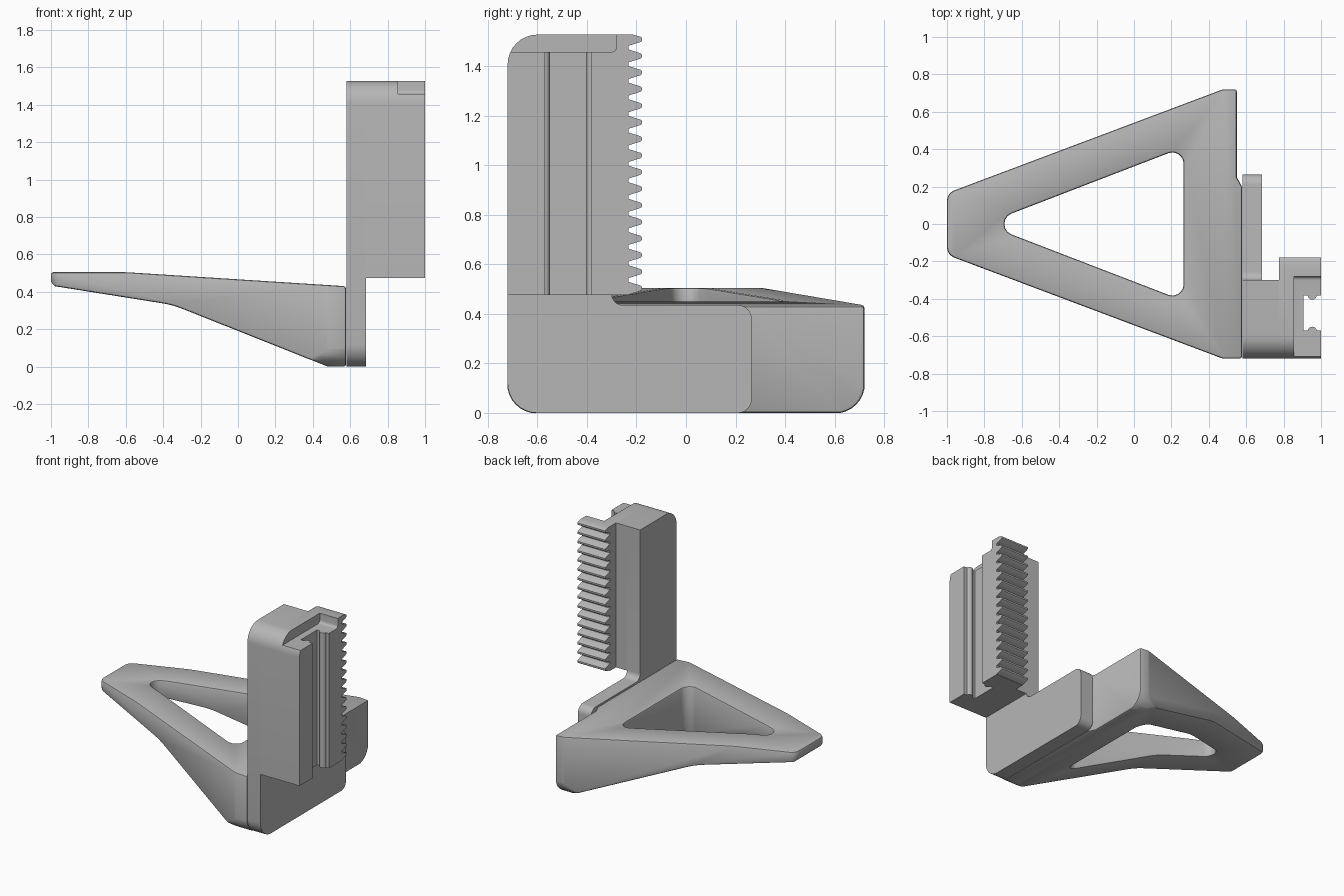
import bpy, bmesh
from math import pi, sin, cos, tan
from mathutils import Vector

if "Cube" in bpy.data.objects:
    bpy.data.objects.remove(bpy.data.objects["Cube"], do_unlink=True)

GREY = (0.47, 0.47, 0.47, 1)
mat = bpy.data.materials.new("plain grey")
mat.use_nodes = True
mat.diffuse_color = GREY
mat.node_tree.nodes["Principled BSDF"].inputs["Base Color"].default_value = GREY


def rounded(corners, steps=8):
    """Outline from (u, v[, radius]) corners, each radius replaced by an arc."""
    out = []
    for i, c in enumerate(corners):
        p = Vector(c[:2])
        if len(c) == 2:
            out.append(p)
            continue
        a = (Vector(corners[i - 1][:2]) - p).normalized()
        b = (Vector(corners[(i + 1) % len(corners)][:2]) - p).normalized()
        half = a.angle(b) / 2
        centre = p + (a + b).normalized() * c[2] / sin(half)
        start = p + a * c[2] / tan(half) - centre
        end = p + b * c[2] / tan(half) - centre
        sweep = pi - 2 * half
        for k in range(steps + 1):
            t = k / steps
            out.append(centre + (start * sin((1 - t) * sweep) + end * sin(t * sweep)) / sin(sweep))
    return out


def prism(name, outline, axis, lo, hi):
    """Extrude an outline along an axis."""
    place = {"x": lambda p, w: (w, p[0], p[1]),
             "y": lambda p, w: (p[0], w, p[1]),
             "z": lambda p, w: (p[0], p[1], w)}[axis]
    bm = bmesh.new()
    low = [bm.verts.new(place(p, lo)) for p in outline]
    high = [bm.verts.new(place(p, hi)) for p in outline]
    bm.faces.new(low)
    bm.faces.new(high)
    for i in range(len(low)):
        bm.faces.new((low[i - 1], low[i], high[i], high[i - 1]))
    bmesh.ops.recalc_face_normals(bm, faces=bm.faces)
    mesh = bpy.data.meshes.new(name)
    bm.to_mesh(mesh)
    bm.free()
    mesh.materials.append(mat)
    obj = bpy.data.objects.new(name, mesh)
    bpy.context.collection.objects.link(obj)
    return obj


def activate(obj):
    bpy.ops.object.select_all(action="DESELECT")
    obj.select_set(True)
    bpy.context.view_layer.objects.active = obj


def combine(obj, cutter, operation):
    activate(obj)
    mod = obj.modifiers.new("cut", "BOOLEAN")
    mod.operation, mod.solver, mod.object = operation, "EXACT", cutter
    bpy.ops.object.modifier_apply(modifier=mod.name)
    bpy.data.objects.remove(cutter, do_unlink=True)


def smooth(obj):
    activate(obj)
    bpy.ops.object.shade_smooth_by_angle(angle=pi / 6)


# Triangular arm: plan outline, trimmed by its side and end profiles
arm = prism("triangular_arm", rounded([
    (-1, 0.165, 0.06), (-1, -0.165, 0.06), (0.475, -0.72, 0.06), (0.577, -0.72),
    (0.577, 0.2), (0.55, 0.25), (0.55, 0.72), (0.475, 0.72, 0.06)], 4), "z", -0.1, 0.7)
side = prism("side_trim", rounded([
    (-1.01, 0.505), (-0.6, 0.505, 1.0), (0.7, 0.422), (0.7, 0),
    (0.48, 0), (-0.35, 0.33, 0.5), (-0.98, 0.43), (-1.01, 0.46)], 4), "y", -1, 1)
combine(arm, side, "INTERSECT")
end = prism("end_trim", rounded([
    (-0.722, -0.002, 0.12), (0.722, -0.002, 0.12), (0.722, 0.8), (-0.722, 0.8)]), "x", -1.2, 0.8)
combine(arm, end, "INTERSECT")
hole = prism("arm_hole", rounded([
    (-0.8, 0, 0.06), (0.265, -0.41, 0.06), (0.265, 0.41, 0.06)], 6), "z", -0.5, 1)
combine(arm, hole, "DIFFERENCE")
activate(arm)
bevel = arm.modifiers.new("soft_edges", "BEVEL")
bevel.width, bevel.segments, bevel.limit_method = 0.012, 2, "ANGLE"
bevel.angle_limit = pi / 5
bevel.use_clamp_overlap = False
bpy.ops.object.modifier_apply(modifier=bevel.name)
smooth(arm)

# L-shaped mounting plate with the full-height upright
BACK, FRONT, TOP, LEDGE = -0.3, -0.72, 1.527, 0.475
plate = prism("mounting_plate", rounded([
    (FRONT, 0, 0.12), (0.265, 0, 0.055), (0.265, 0.435, 0.055), (BACK, 0.435, 0.045),
    (BACK, TOP), (FRONT, TOP, 0.12)]), "x", 0.58, 0.685)
smooth(plate)

# Post standing out from the plate
post = prism("post", rounded([
    (FRONT, LEDGE), (BACK, LEDGE), (BACK, TOP), (FRONT, TOP, 0.12)]), "x", 0.685, 0.775)
smooth(post)

# Outer post with the rack teeth on its back edge
ROOT, TIP, PITCH, TEETH = -0.232, -0.178, 0.067, 16
profile = [(FRONT, LEDGE), (ROOT, LEDGE)]
for i in range(TEETH):
    z = 0.503 + i * PITCH
    profile += [(ROOT, z - 0.026), (TIP - 0.006, z - 0.011), (TIP, z - 0.006),
                (TIP, z + 0.006), (TIP - 0.006, z + 0.011)]
    if i < TEETH - 1:
        profile.append((ROOT, z + 0.026))
profile += [(-0.215, TOP), (FRONT, TOP, 0.12)]
rack = prism("toothed_post", rounded(profile), "x", 0.775, 1)

# Lowered top corner
recess = prism("top_recess", rounded([
    (-0.9, 1.457), (-0.28, 1.457, 0.02), (-0.28, 1.7), (-0.9, 1.7)], 4), "x", 0.855, 1.1)
combine(rack, recess, "DIFFERENCE")

# Vertical slot with a rounded rib on each wall
def rib(y, direction):
    return [(0.953 - direction * 0.023 * cos(k * pi / 8),
             y + direction * 0.021 * sin(k * pi / 8)) for k in range(9)]

slot = prism("slot", [(0.905, -0.57)] + rib(-0.57, 1) + [(1.1, -0.57), (1.1, -0.383)]
             + rib(-0.383, -1) + [(0.905, -0.383)], "z", 0.3, 1.7)
combine(rack, slot, "DIFFERENCE")
smooth(rack)
